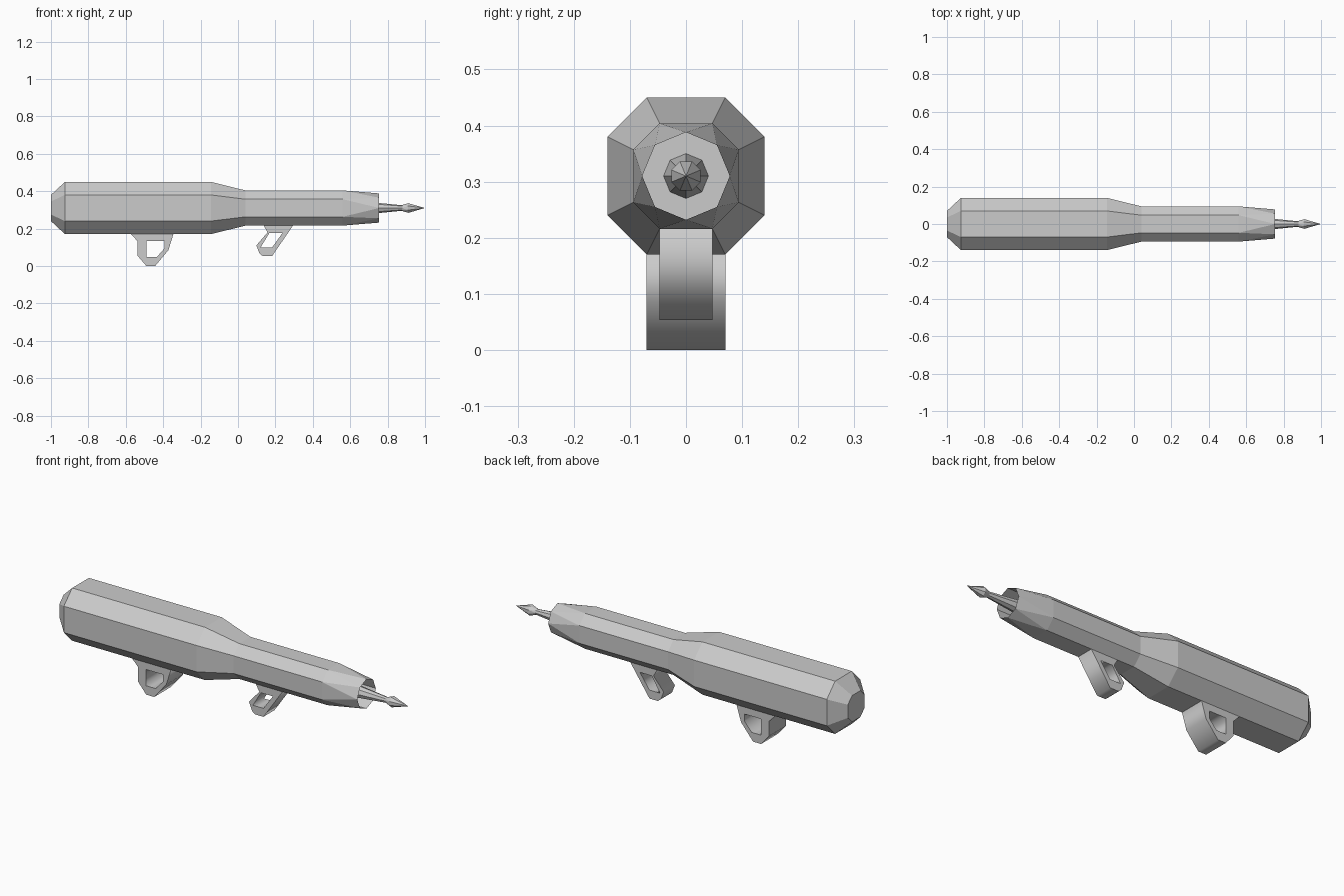
import bpy, bmesh
from math import sin, cos, pi, radians

if "Cube" in bpy.data.objects:
    bpy.data.objects.remove(bpy.data.objects["Cube"])

ZC = 0.31  # height of the tube axis


def chamfered(x, h):
    """Octagon with half width h and corners cut at half of it."""
    c = h / 2
    pts = [(h, -c), (h, c), (c, h), (-c, h), (-h, c), (-h, -c), (-c, -h), (c, -h)]
    return [(x, y, ZC + z) for y, z in pts]


def ngon(x, r, n=8, turn=0.0):
    return [(x, r * cos(2 * pi * i / n + turn), ZC + r * sin(2 * pi * i / n + turn))
            for i in range(n)]


def loft(name, rings, twisted=(), tip=None):
    """Join rings with quads; segments listed in twisted get alternating triangles."""
    bm = bmesh.new()
    vr = [[bm.verts.new(p) for p in r] for r in rings]
    n = len(vr[0])
    bm.faces.new(vr[0])
    for s, (a, b) in enumerate(zip(vr, vr[1:])):
        for i in range(n):
            j = (i + 1) % n
            if s in twisted:
                # ring b sits half a step behind ring a's next corner
                bm.faces.new((a[i], b[i], a[j]))
                bm.faces.new((a[j], b[i], b[j]))
            else:
                bm.faces.new((a[i], b[i], b[j], a[j]))
    if tip:
        t = bm.verts.new(tip)
        for i in range(n):
            bm.faces.new((vr[-1][i], t, vr[-1][(i + 1) % n]))
    else:
        bm.faces.new(vr[-1])
    bmesh.ops.recalc_face_normals(bm, faces=bm.faces)
    me = bpy.data.meshes.new(name)
    bm.to_mesh(me)
    bm.free()
    ob = bpy.data.objects.new(name, me)
    bpy.context.collection.objects.link(ob)
    return ob


def grip(name, outer, hole, half):
    """Side profile with a hole, extruded across y."""
    cu = bpy.data.curves.new(name, 'CURVE')
    cu.dimensions = '2D'
    cu.fill_mode = 'BOTH'
    cu.extrude = half
    for pts in (outer, hole):
        sp = cu.splines.new('POLY')
        sp.points.add(len(pts) - 1)
        for p, (x, z) in zip(sp.points, pts):
            p.co = (x, z, 0, 1)
        sp.use_cyclic_u = True
    ob = bpy.data.objects.new(name, cu)
    ob.rotation_euler.x = radians(90)
    bpy.context.collection.objects.link(ob)
    return ob


# launch tube, with the muzzle folded back into a recess
loft("launch_tube", [
    chamfered(-1.0, 0.07), chamfered(-0.925, 0.14), chamfered(-0.145, 0.14),
    chamfered(0.04, 0.094), chamfered(0.56, 0.094),
    ngon(0.755, 0.078), ngon(0.62, 0.078)], twisted=(4,))

# rocket: tapering shaft, flared head, point
step = pi / 8
loft("rocket", [
    ngon(0.62, 0.04), ngon(0.875, 0.015),
    ngon(0.91, 0.028, turn=step)], twisted=(1,), tip=(1.0, 0, ZC))

# grips under the tube
grip("rear_grip",
     [(-0.575, 0.172), (-0.537, 0.133), (-0.537, 0.055), (-0.49, 0.0), (-0.443, 0.0),
      (-0.372, 0.085), (-0.345, 0.172)],
     [(-0.49, 0.133), (-0.49, 0.047), (-0.435, 0.047), (-0.393, 0.094), (-0.393, 0.133)],
     0.07)
grip("front_grip",
     [(0.135, 0.22), (0.158, 0.18), (0.098, 0.11), (0.115, 0.067), (0.132, 0.053),
      (0.182, 0.053), (0.297, 0.22)],
     [(0.168, 0.177), (0.12, 0.098), (0.182, 0.098), (0.238, 0.177)],
     0.047)
